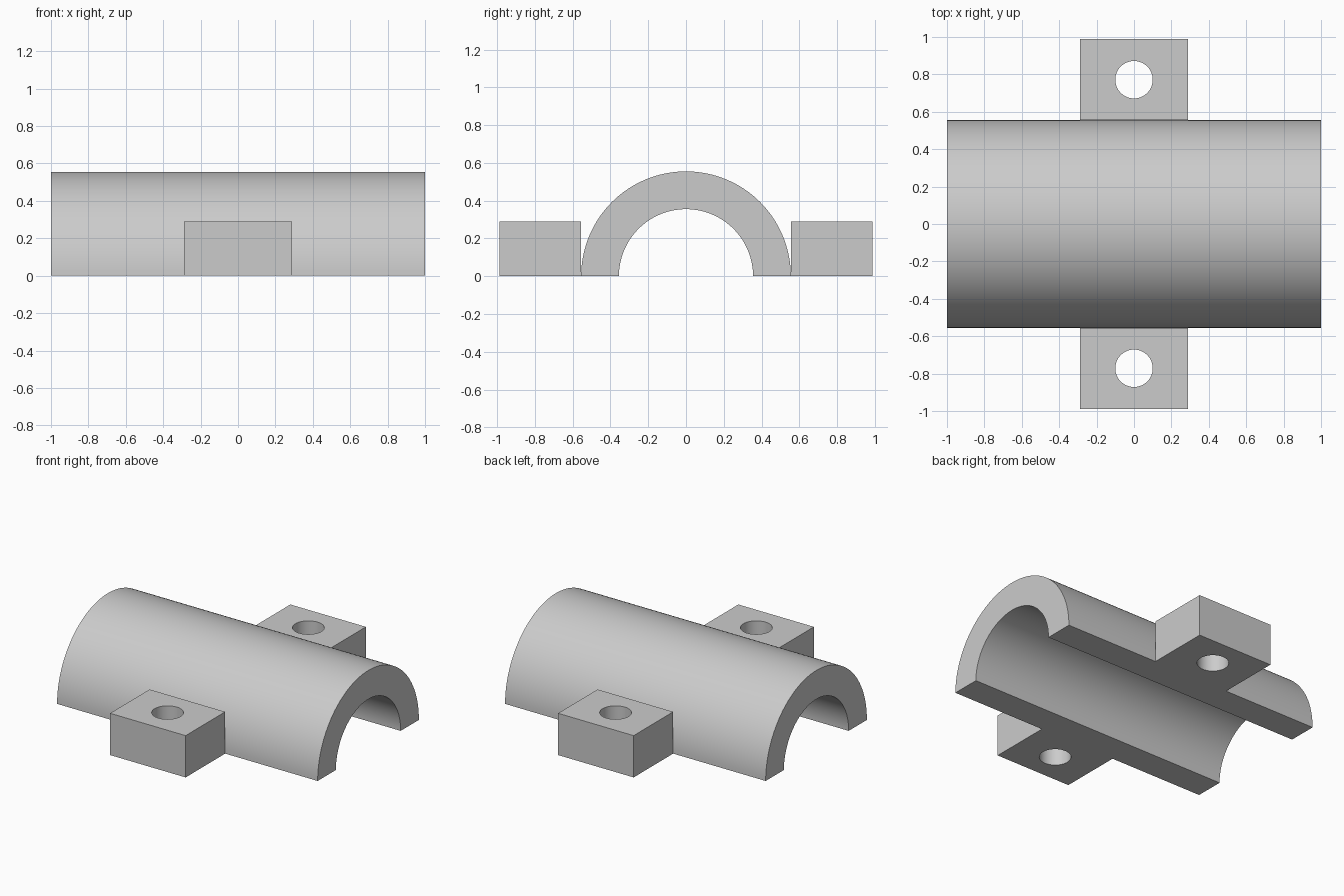
import bpy, bmesh
from math import cos, sin, pi

if "Cube" in bpy.data.objects:
    bpy.data.objects.remove(bpy.data.objects["Cube"], do_unlink=True)

HALF_LENGTH = 1.0
OUTER, INNER = 0.555, 0.355
LUG_HALF_X, LUG_END, LUG_HEIGHT = 0.29, 0.988, 0.29
HOLE_RADIUS = 0.1
SEGMENTS = 64

grey = bpy.data.materials.new("plain_grey")
grey.use_nodes = True
colour = (0.6, 0.6, 0.6, 1)
grey.diffuse_color = colour
grey.node_tree.nodes["Principled BSDF"].inputs["Base Color"].default_value = colour


def finish(name, bm):
    """Turn a bmesh into a grey object with sharp edges kept."""
    bmesh.ops.recalc_face_normals(bm, faces=bm.faces)
    mesh = bpy.data.meshes.new(name)
    bm.to_mesh(mesh)
    bm.free()
    mesh.materials.append(grey)
    obj = bpy.data.objects.new(name, mesh)
    bpy.context.collection.objects.link(obj)
    bpy.ops.object.select_all(action="DESELECT")
    obj.select_set(True)
    bpy.context.view_layer.objects.active = obj
    bpy.ops.object.shade_smooth_by_angle(angle=pi / 6)
    return obj


def skin(bm, loops, closed):
    """Join neighbouring loops with quads; the last loop joins the first."""
    rows = [[bm.verts.new(p) for p in loop] for loop in loops]
    count = len(rows[0])
    for a, b in zip(rows, rows[1:] + rows[:1]):
        for i in range(count if closed else count - 1):
            j = (i + 1) % count
            bm.faces.new((a[i], a[j], b[j], b[i]))
    return rows


# Half-round sleeve: outer and inner arcs at both ends, plus its flat feet
bm = bmesh.new()
arc = [pi * i / SEGMENTS for i in range(SEGMENTS + 1)]
corners = [(-HALF_LENGTH, OUTER), (HALF_LENGTH, OUTER),
           (HALF_LENGTH, INNER), (-HALF_LENGTH, INNER)]
rows = skin(bm, [[(x, r * cos(a), r * sin(a)) for a in arc] for x, r in corners], False)
for end in (0, -1):
    bm.faces.new([row[end] for row in rows])
finish("half_sleeve", bm)


# Mounting lugs: square outline joined to a round through-hole
def lug(name, side):
    half_y = (LUG_END - OUTER) / 2
    centre_y = side * (LUG_END + OUTER) / 2
    angles = [2 * pi * i / SEGMENTS for i in range(SEGMENTS)]

    def outline(z):
        points = []
        for a in angles:
            k = max(abs(cos(a)), abs(sin(a)))
            points.append((LUG_HALF_X * cos(a) / k, centre_y + half_y * sin(a) / k, z))
        return points

    def hole(z):
        return [(HOLE_RADIUS * cos(a), centre_y + HOLE_RADIUS * sin(a), z) for a in angles]

    bm = bmesh.new()
    skin(bm, [outline(0), outline(LUG_HEIGHT), hole(LUG_HEIGHT), hole(0)], True)
    finish(name, bm)


lug("front_lug", -1)
lug("back_lug", 1)
